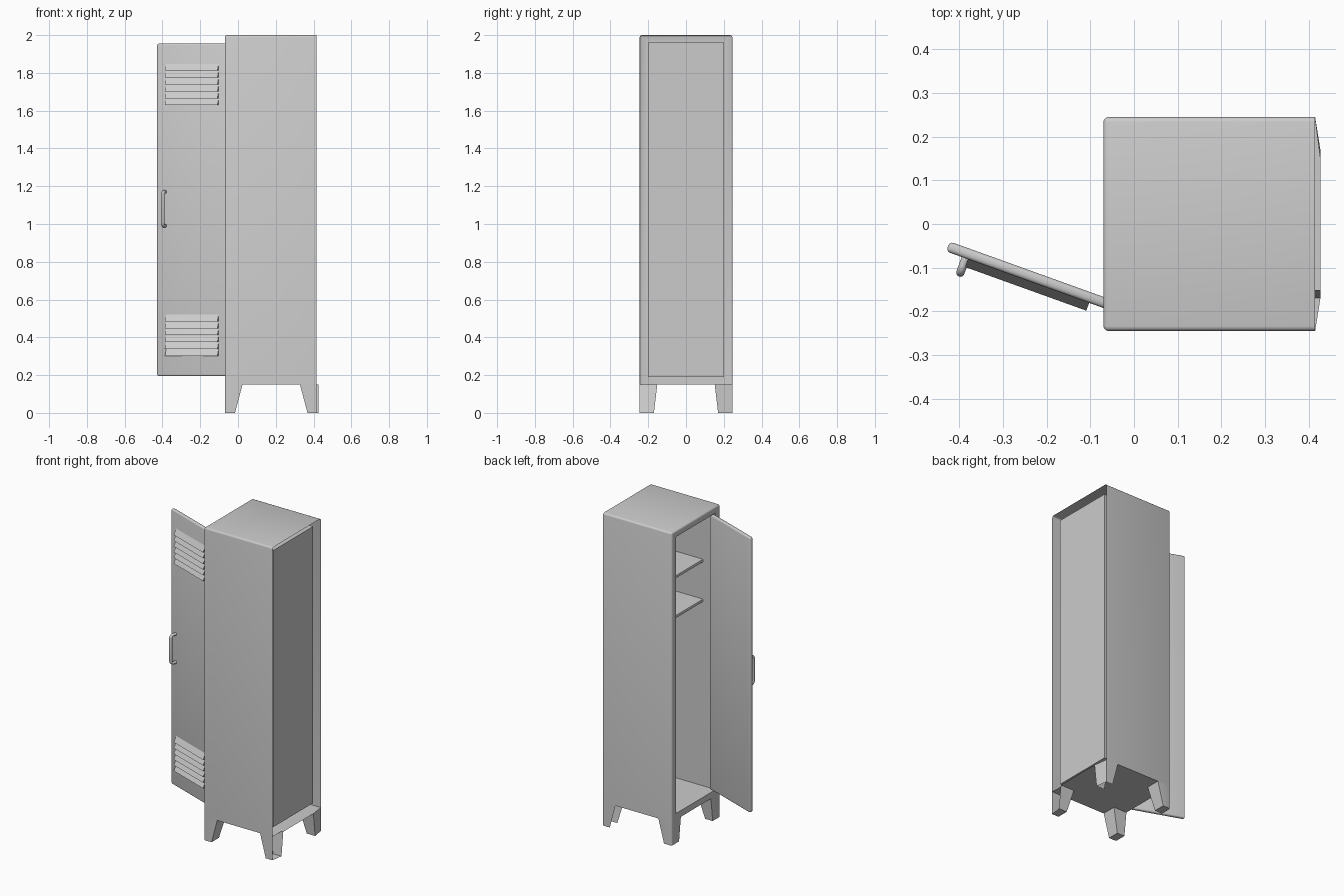
import bpy, bmesh, math
from mathutils import Matrix, Vector

if "Cube" in bpy.data.objects:
    bpy.data.objects.remove(bpy.data.objects["Cube"])

X0, X1, W, ZB, ZT = -0.07, 0.415, 0.245, 0.15, 2.0


def finish(name, bm, matrix=None, angle=35):
    me = bpy.data.meshes.new(name)
    bm.to_mesh(me)
    bm.free()
    ob = bpy.data.objects.new(name, me)
    bpy.context.collection.objects.link(ob)
    if matrix:
        ob.matrix_world = matrix
    bpy.ops.object.select_all(action='DESELECT')
    ob.select_set(True)
    bpy.context.view_layer.objects.active = ob
    bpy.ops.object.shade_smooth_by_angle(angle=math.radians(angle))
    return ob


def box(lo, hi):
    bm = bmesh.new()
    bmesh.ops.create_cube(bm, size=1)
    for v in bm.verts:
        v.co = Vector([lo[i] if v.co[i] < 0 else hi[i] for i in range(3)])
    return bm


def round_edges(bm, test, r, seg=3):
    edges = [e for e in bm.edges if test(e.verts[0].co, e.verts[1].co)]
    bmesh.ops.bevel(bm, geom=edges, offset=r, segments=seg, profile=0.5,
                    affect='EDGES', clamp_overlap=True)


# cabinet: open-backed outer shell with a compartment pushed in from the front
bm = box((X0, -W, ZB), (X1, W, ZT))
bm.normal_update()
back = [f for f in bm.faces if f.normal.x > 0.9]
bmesh.ops.delete(bm, geom=back, context='FACES_ONLY')
bmesh.ops.delete(bm, geom=[e for e in bm.edges if not e.link_faces], context='EDGES')


def shell_edge(a, b):
    top_side = a.z > 1.9 and b.z > 1.9 and abs(a.x - b.x) > 0.1
    front = a.x < 0 and b.x < 0 and max(a.z, b.z) > 1.9
    return top_side or front


round_edges(bm, shell_edge, 0.011)
bm.normal_update()
face = max((f for f in bm.faces if f.normal.x < -0.99), key=lambda f: f.calc_area())
bmesh.ops.inset_region(bm, faces=[face], thickness=0.03)
for v in face.verts:
    v.co.y = math.copysign(0.2, v.co.y)
    v.co.z = 1.96 if v.co.z > 1 else 0.19
inner = bmesh.ops.extrude_discrete_faces(bm, faces=[face])['faces'][0]
for v in inner.verts:
    v.co.x = 0.392
finish("cabinet", bm)

# shelves with softened front edges
for i, z in enumerate((1.64, 1.385)):
    bm = box((0.02, -0.2, z - 0.02), (0.392, 0.2, z))
    round_edges(bm, lambda a, b: a.x < 0.1 and b.x < 0.1 and abs(a.y - b.y) > 0.1, 0.006, 2)
    finish(f"shelf_{i + 1}", bm)

# tapered legs; the rear pair is open at the back with a small protruding lip
LIP = 0.427
for rear in (False, True):
    for side in (-1, 1):
        bm = box((0, 0, 0), (1, 1, ZB))
        for v in bm.verts:
            inner_x, inner_y, top = v.co.x > 0.5, v.co.y > 0.5, v.co.z > 0.05
            if rear:
                x = (0.328 if top else 0.368) if inner_x else (LIP if inner_y else X1)
            else:
                x = (0.024 if top else -0.016) if inner_x else X0
            y = (0.152 if top else 0.17) if inner_y else W
            v.co.x, v.co.y = x, side * y
        bmesh.ops.recalc_face_normals(bm, faces=bm.faces)
        bm.normal_update()
        gone = [f for f in bm.faces if f.normal.z > 0.9 or (rear and f.normal.x > 0.8)]
        bmesh.ops.delete(bm, geom=gone, context='FACES')
        if not rear:
            round_edges(bm, lambda a, b: abs(a.x - X0) + abs(b.x - X0) < 1e-4
                        and abs(abs(a.y) - W) + abs(abs(b.y) - W) < 1e-4, 0.011)
        finish(("rear" if rear else "front") + "_leg_" + ("right" if side < 0 else "left"), bm)

# thin floor lip between the rear legs
bm = bmesh.new()
bm.faces.new([bm.verts.new((x, y, ZB)) for x, y in
              ((X1, -0.152), (LIP, -0.152), (LIP, 0.152), (X1, 0.152))])
finish("rear_floor_lip", bm)

# door frame of reference: local x runs hinge to free edge, local y points outwards
ang = math.radians(19.8)
c, s = math.cos(ang), math.sin(ang)
DOOR = Matrix(((-c, -s, 0, -0.047), (s, -c, 0, -0.188), (0, 0, 1, 0), (0, 0, 0, 1)))

# door panel
T = 0.012
bm = box((0, -T, 0.195), (0.403, T, 1.955))
round_edges(bm, lambda a, b: True, 0.009)
finish("door", bm, DOOR)

# louvre slats: wedges leaning out from the door
PITCH = 0.0365
for name, top in (("upper", 1.847), ("lower", 0.52)):
    bm = bmesh.new()
    for i in range(6):
        z = top - i * PITCH
        profile = ((T - 0.004, z), (T, z), (0.031, z - PITCH + 0.001), (T - 0.004, z - PITCH + 0.001))
        ends = [[bm.verts.new((u, v, h)) for v, h in profile] for u in (0.055, 0.35)]
        bm.faces.new(ends[0])
        bm.faces.new(ends[1][::-1])
        for j in range(4):
            k = (j + 1) % 4
            bm.faces.new((ends[0][k], ends[0][j], ends[1][j], ends[1][k]))
    bmesh.ops.recalc_face_normals(bm, faces=bm.faces)
    finish(name + "_louvres", bm, DOOR, 15)

# pull handle: bent round bar
cu = bpy.data.curves.new("handle", 'CURVE')
cu.dimensions = '3D'
cu.bevel_depth = 0.0095
cu.bevel_resolution = 3
path = [(0.009, 0.99)]
path += [(0.03 + 0.017 * math.sin(t), 1.007 - 0.017 * math.cos(t))
         for t in (i * math.pi / 8 for i in range(5))]
path += [(v, 2.16 - z) for v, z in reversed(path)]
sp = cu.splines.new('POLY')
sp.points.add(len(path) - 1)
for p, (v, z) in zip(sp.points, path):
    p.co = (0.356, v, z, 1)
sp.use_smooth = True
handle = bpy.data.objects.new("handle", cu)
bpy.context.collection.objects.link(handle)
handle.matrix_world = DOOR
